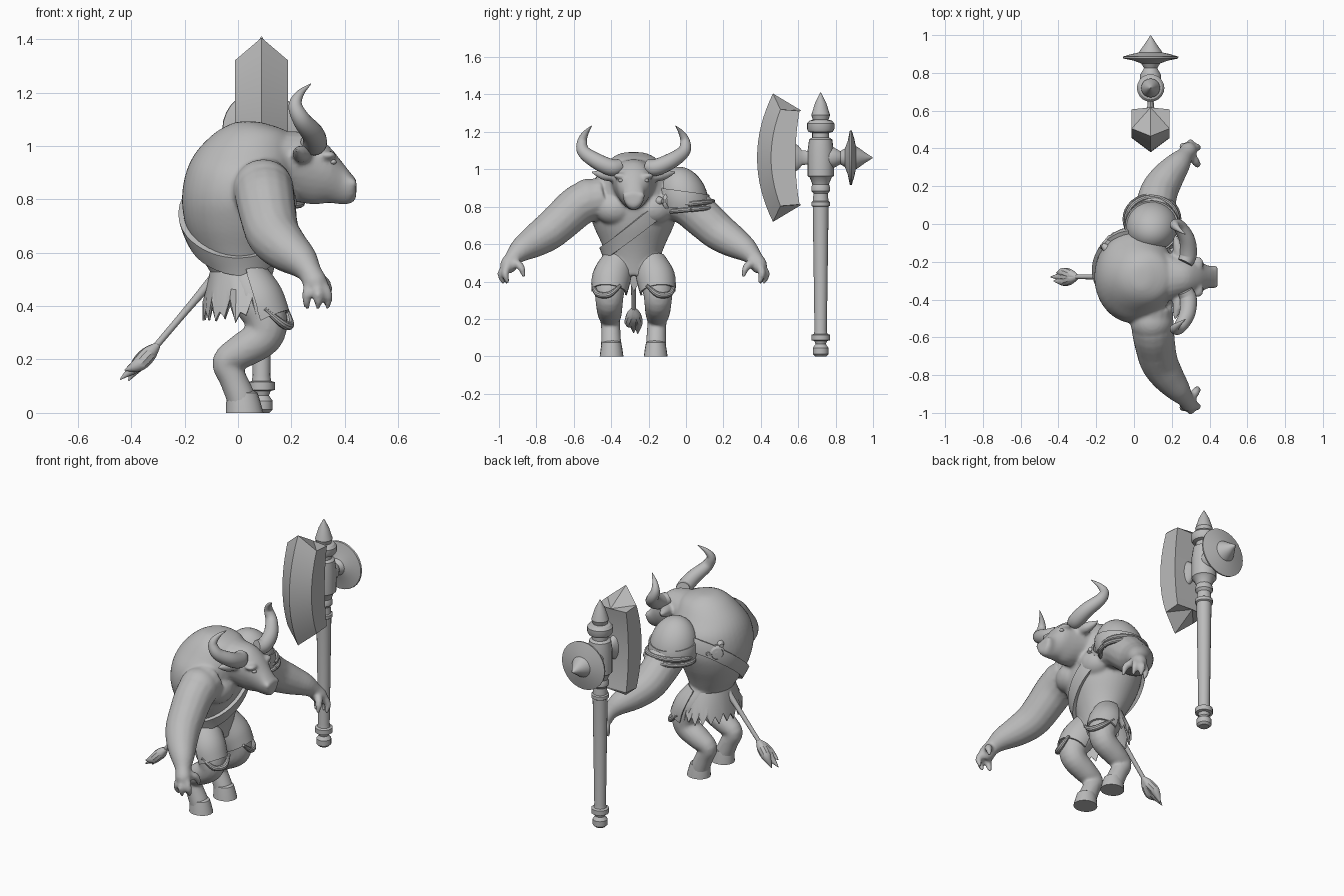
import bpy, bmesh
from math import sin, cos, pi, radians
from mathutils import Vector, Matrix

cube = bpy.data.objects.get("Cube")
if cube:
    bpy.data.objects.remove(cube)

MID = -0.28                 # the creature's centre line in y
AXE = Vector((0.088, 0.72, 0))
grey = bpy.data.materials.new("plain grey")
grey.use_nodes = True
grey.diffuse_color = (0.5, 0.5, 0.5, 1)
grey.node_tree.nodes["Principled BSDF"].inputs["Base Color"].default_value = (0.5, 0.5, 0.5, 1)


def spline(pts, n=4):
    """Catmull-Rom resampling of tuples of any length."""
    out = []
    for i in range(len(pts) - 1):
        quad = list(zip(pts[max(i - 1, 0)], pts[i], pts[i + 1], pts[min(i + 2, len(pts) - 1)]))
        for t in (k / n for k in range(n)):
            out.append([b + t * (c - a) / 2 + t * t * (a - 2.5 * b + 2 * c - d / 2)
                        + t ** 3 * (1.5 * (b - c) + (d - a) / 2) for a, b, c, d in quad])
    return out + [list(pts[-1])]


def loft(bm, rings, caps=True):
    rows = [[bm.verts.new(p) for p in ring] for ring in rings]
    n = len(rows[0])
    for a, b in zip(rows, rows[1:]):
        for i in range(n):
            bm.faces.new((a[i], a[(i + 1) % n], b[(i + 1) % n], b[i]))
    if caps:
        bm.faces.new(rows[0][::-1])
        bm.faces.new(rows[-1])


def tube(bm, pts, side=1, sides=16, caps=True, n=4):
    """Round limb through (x, offset from centre line, z, radius)."""
    pts = spline(pts, n)
    path = [Vector((p[0], MID + side * p[1], p[2])) for p in pts]
    rings, turn, last = [], None, None
    for i, p in enumerate(path):
        t = (path[min(i + 1, len(path) - 1)] - path[max(i - 1, 0)]).normalized()
        turn = t.to_track_quat('Z', 'Y') if last is None else last.rotation_difference(t) @ turn
        last, r = t, max(pts[i][3], 0.002)
        rings.append([p + turn @ Vector((r * cos(a), r * sin(a), 0))
                      for a in (2 * pi * k / sides for k in range(sides))])
    loft(bm, rings, caps)


def ball(bm, at, size, side=1):
    m = Matrix.Translation((at[0], MID + side * at[1], at[2])) @ Matrix.Diagonal((*size, 1))
    bmesh.ops.create_uvsphere(bm, u_segments=24, v_segments=16, radius=1, matrix=m)


def lathe(bm, profile, sides=24, matrix=Matrix()):
    loft(bm, [[matrix @ Vector((r * cos(a), r * sin(a), z))
               for a in (2 * pi * k / sides for k in range(sides))] for r, z in profile])


def cut(bm, point, normal):
    """Keep the part in front of the plane."""
    bmesh.ops.bisect_plane(bm, geom=bm.verts[:] + bm.edges[:] + bm.faces[:], plane_co=point,
                           plane_no=normal, clear_inner=True)


def finish(name, bm, angle=35, thick=0, voxel=0):
    bmesh.ops.recalc_face_normals(bm, faces=bm.faces[:])
    mesh = bpy.data.meshes.new(name)
    bm.to_mesh(mesh)
    bm.free()
    ob = bpy.data.objects.new(name, mesh)
    bpy.context.collection.objects.link(ob)
    mesh.materials.append(grey)
    bpy.ops.object.select_all(action='DESELECT')
    ob.select_set(True)
    bpy.context.view_layer.objects.active = ob
    if thick:
        m = ob.modifiers.new("Thickness", 'SOLIDIFY')
        m.thickness, m.offset = thick, 1
        bpy.ops.object.modifier_apply(modifier=m.name)
    if voxel:
        m = ob.modifiers.new("Blend", 'REMESH')
        m.mode, m.voxel_size = 'VOXEL', voxel
        bpy.ops.object.modifier_apply(modifier=m.name)
        m = ob.modifiers.new("Soften", 'SMOOTH')
        m.factor, m.iterations = 0.5, 5
        bpy.ops.object.modifier_apply(modifier=m.name)
    bpy.ops.object.shade_smooth_by_angle(angle=radians(angle))


# Torso: height, back, front, half width
TORSO = [(.43, -.07, .11, .12), (.52, -.1, .13, .14), (.6, -.15, .155, .17), (.7, -.195, .19, .215),
         (.8, -.21, .21, .245), (.9, -.195, .22, .235), (.98, -.155, .22, .185), (1.05, -.085, .19, .13),
         (1.085, -.02, .1, .07), (1.092, .02, .05, .015)]


def torso(bm):
    loft(bm, [[((b + f) / 2 + (f - b) / 2 * cos(a), MID + w * sin(a), z)
               for a in (2 * pi * k / 40 for k in range(40))] for z, b, f, w in spline(TORSO)])


body = bmesh.new()
torso(body)
# Head and muzzle: x, height, half width, half height; the jaw is narrower than the brow
HEAD = [(.1, .93, .16, .12), (.2, .925, .12, .13), (.28, .912, .1, .132), (.34, .893, .085, .107),
        (.39, .86, .06, .08), (.425, .84, .055, .055), (.443, .84, .042, .035)]
loft(body, [[(x, MID + w * cos(a) * (1 + .2 * sin(a)), z + h * sin(a))
             for a in (2 * pi * k / 24 for k in range(24))] for x, z, w, h in spline(HEAD)])
for s in (1, -1):
    # Brow, nostril, ear
    ball(body, (.335, .07, .965), (.035, .04, .016), s)
    ball(body, (.425, .04, .86), (.022, .022, .018), s)
    tube(body, [(.25, .08, .97, .03), (.235, .15, .97, .032), (.215, .225, .985, .006)], s)
    # Chest and shoulder muscles
    ball(body, (.13, .1, .79), (.09, .11, .09), s)
    ball(body, (.095, .24, .835), (.115, .11, .115), s)
    # Arm
    tube(body, [(.095, .16, .85, .11), (.1, .28, .815, .112), (.115, .38, .73, .106), (.135, .455, .665, .1),
                (.18, .53, .615, .087), (.235, .6, .57, .066), (.27, .645, .525, .045),
                (.29, .67, .485, .046), (.3, .685, .455, .03)], s)
    # Fingers and thumb
    for x, y in ((.258, .7), (.3, .718), (.335, .695)):
        tube(body, [(.29 + (x - .29) * .5, .672, .49, .022), (x, y - .008, .44, .02), (x, y - .025, .39, .01)], s, 10)
    tube(body, [(.29, .655, .51, .024), (.33, .605, .48, .022), (.338, .585, .425, .01)], s, 10)
    # Leg
    tube(body, [(.02, .07, .52, .08), (.065, .11, .43, .09), (.105, .128, .35, .08), (.095, .13, .285, .073),
                (.015, .128, .232, .066), (-.045, .125, .19, .053), (-.02, .122, .13, .052),
                (.01, .12, .06, .055), (.02, .118, .02, .056)], s)
finish("body", body, 60, voxel=.0095)

for s, label in ((1, "left"), (-1, "right")):
    # Hoof, horn and eye
    bm = bmesh.new()
    lathe(bm, [(.069, 0), (.063, .04), (.056, .075), (.04, .085)], 20,
          Matrix.Translation((.025, MID + s * .118, 0)) @ Matrix.Shear('XY', 4, (-.12, 0)) @ Matrix.Diagonal((1.02, .92, 1, 1)))
    finish(label + "_hoof", bm)
    bm = bmesh.new()
    tube(bm, [(.27, .075, 1.015, .04), (.288, .12, 1.01, .045), (.28, .2, 1.045, .042), (.24, .268, 1.095, .034),
              (.215, .275, 1.15, .026), (.232, .255, 1.195, .015), (.272, .225, 1.232, .002)], s, 20, n=6)
    finish(label + "_horn", bm)
    bm = bmesh.new()
    ball(bm, (.355, .068, .94), (.014, .014, .01), s)
    finish(label + "_eye", bm)
    # Thigh guard with a hem roll
    bm = bmesh.new()
    tube(bm, [(.03, .085, .5, .08), (.07, .118, .42, .094), (.105, .13, .345, .086)], s, 24, caps=False)
    cut(bm, (.07, 0, .4), (1, 0, .3))
    finish(label + "_thigh_guard", bm, thick=.01)
    bm = bmesh.new()
    tube(bm, [(.185, .07, .38, .008), (.195, .13, .33, .016), (.165, .195, .335, .015), (.1, .22, .39, .008)], s, 10)
    finish(label + "_thigh_trim", bm)

# Ragged loincloth around the back and hips
bm = bmesh.new()
cols, rows = 28, []
for i in range(cols + 1):
    a = radians(70 + 220 * i / cols)
    hem = (.335, .39, .36, .41)[i % 4] + .015 * sin(i * 1.7)
    rows.append([bm.verts.new((.02 + rx * cos(a), MID + ry * sin(a), z))
                 for rx, ry, z in ((.118, .142, .525), (.132, .175, .46), (.146, .205, hem))])
for a, b in zip(rows, rows[1:]):
    for k in range(2):
        bm.faces.new((a[k], b[k], b[k + 1], a[k + 1]))
finish("loincloth", bm, thick=.008)

# Tail and its split tuft
bm = bmesh.new()
tube(bm, [(-.06, 0, .54, .022), (-.18, 0, .4, .014), (-.32, 0, .235, .012)], 1, 12)
finish("tail", bm)
bm = bmesh.new()
for x, y, z in ((-.442, .0, .125), (-.41, .022, .12), (-.425, -.022, .16)):
    tube(bm, [(-.3, 0, .255, .012), (-.335, y * .4, .22, .03), (-.375, y, .18, .027), (x, y, z, .002)], 1, 10)
finish("tail_tuft", bm)

# Diagonal strap cut from the torso's shape
bm = bmesh.new()
torso(bm)
tilt = Vector((0, -.63, .776))
centre = Vector((0, MID, .678))
cut(bm, centre - tilt * .034, tilt)
cut(bm, centre + tilt * .034, -tilt)
finish("chest_strap", bm, thick=.02)

# Strap clasps
for name, at, yaw in (("front_clasp", (.175, -.095, .83), 40), ("back_clasp", (-.14, -.1, .83), 140)):
    bm = bmesh.new()
    turn = Matrix.Translation(at) @ Matrix.Rotation(radians(yaw), 4, 'Z') @ Matrix.Rotation(pi / 2, 4, 'Y')
    lathe(bm, [(.02, -.02), (.045, -.01), (.048, .01), (.034, .022), (.03, .012), (.012, .02)], 20, turn)
    for a in (.5, 2.6, 4.7):
        bmesh.ops.create_cone(bm, cap_ends=True, segments=10, radius1=.024, radius2=.012, depth=.03,
                              matrix=turn @ Matrix.Translation((.05 * cos(a), .05 * sin(a), 0)))
    finish(name, bm)

# Shoulder armour: dome, lower plate and flared rim on the left shoulder
for name, grow, low in (("shoulder_dome", 0, .85), ("shoulder_plate", .008, .79)):
    bm = bmesh.new()
    place = Matrix.Translation((.095, -.012, .845)) @ Matrix.Rotation(radians(20), 4, 'X')
    bmesh.ops.create_uvsphere(bm, u_segments=32, v_segments=20, radius=1,
                              matrix=place @ Matrix.Diagonal((.13 + grow, .12 + grow, .165 + grow, 1)))
    cut(bm, (.09, 0, low), (0, .1, 1))
    if grow:
        cut(bm, (.09, 0, .88), (0, -.15, -1))
    finish(name, bm, thick=.008)
bm = bmesh.new()
for size, z in ((1, .785), (.94, .815)):
    tube(bm, [(.095 + size * .142 * cos(a), .305 + size * .125 * sin(a), z + .012 * sin(a), .014)
              for a in (2 * pi * k / 32 for k in range(33))], 1, 10, caps=False, n=1)
finish("shoulder_rim", bm)

# Axe shaft, collars, socket and top spike
bm = bmesh.new()
lathe(bm, [(.03, 0), (.042, .012), (.042, .045), (.028, .065), (.034, .082), (.05, .086), (.05, .115),
           (.036, .12), (.033, .14), (.042, .78), (.042, .8), (.05, .805), (.05, .825), (.042, .83),
           (.038, .87), (.05, .885), (.05, .905), (.044, .92), (.058, .955), (.07, .965), (.07, 1.1),
           (.062, 1.16), (.045, 1.17), (.045, 1.195), (.065, 1.2), (.073, 1.215), (.073, 1.245),
           (.06, 1.26), (.042, 1.265), (.05, 1.29), (.03, 1.355), (.002, 1.41)], 20, Matrix.Translation(AXE))
finish("axe_shaft", bm, 30)

# Axe blade: a curved wedge whose ends rise to a roof ridge
bm = bmesh.new()
rings = []
for t in (k / 8 - 1 for k in range(17)):
    q = t * t
    profile = ((0, .38 + .085 * q, .343), (.1, .455 + .05 * q, .258), (.1, .585 + .022 * q, .25))
    rings.append([(AXE.x + m * x, y, 1.062 + h * t) for m, (x, y, h) in zip((1, 1, 1, -1, -1), profile + profile[:0:-1])])
loft(bm, rings, caps=False)
for ring, z in ((rings[0], .81), (rings[-1], 1.314)):
    corners = [bm.verts.new(p) for p in ring]
    ridge = bm.verts.new((AXE.x, .617, z))
    for k in range(5):
        bm.faces.new((corners[k], corners[(k + 1) % 5], ridge))
bmesh.ops.remove_doubles(bm, verts=bm.verts[:], dist=.0005)
finish("axe_blade", bm, 25)

# Flat blade neck and rear disc with its spike, turned about the y direction
along = Matrix.Translation((AXE.x, 0, 1.062)) @ Matrix.Rotation(-pi / 2, 4, 'X')
bm = bmesh.new()
lathe(bm, [(.08, .575), (.065, .6), (.04, .62), (.036, .65), (.05, .68)], 20, along @ Matrix.Diagonal((.45, 1, 1, 1)))
finish("blade_neck", bm)
bm = bmesh.new()
lathe(bm, [(.055, .76), (.055, .79), (.035, .825), (.05, .85), (.09, .865), (.145, .876), (.147, .886),
           (.1, .9), (.062, .908), (.055, .92), (.03, .955), (.002, .998)], 28, along)
finish("rear_spike", bm)
